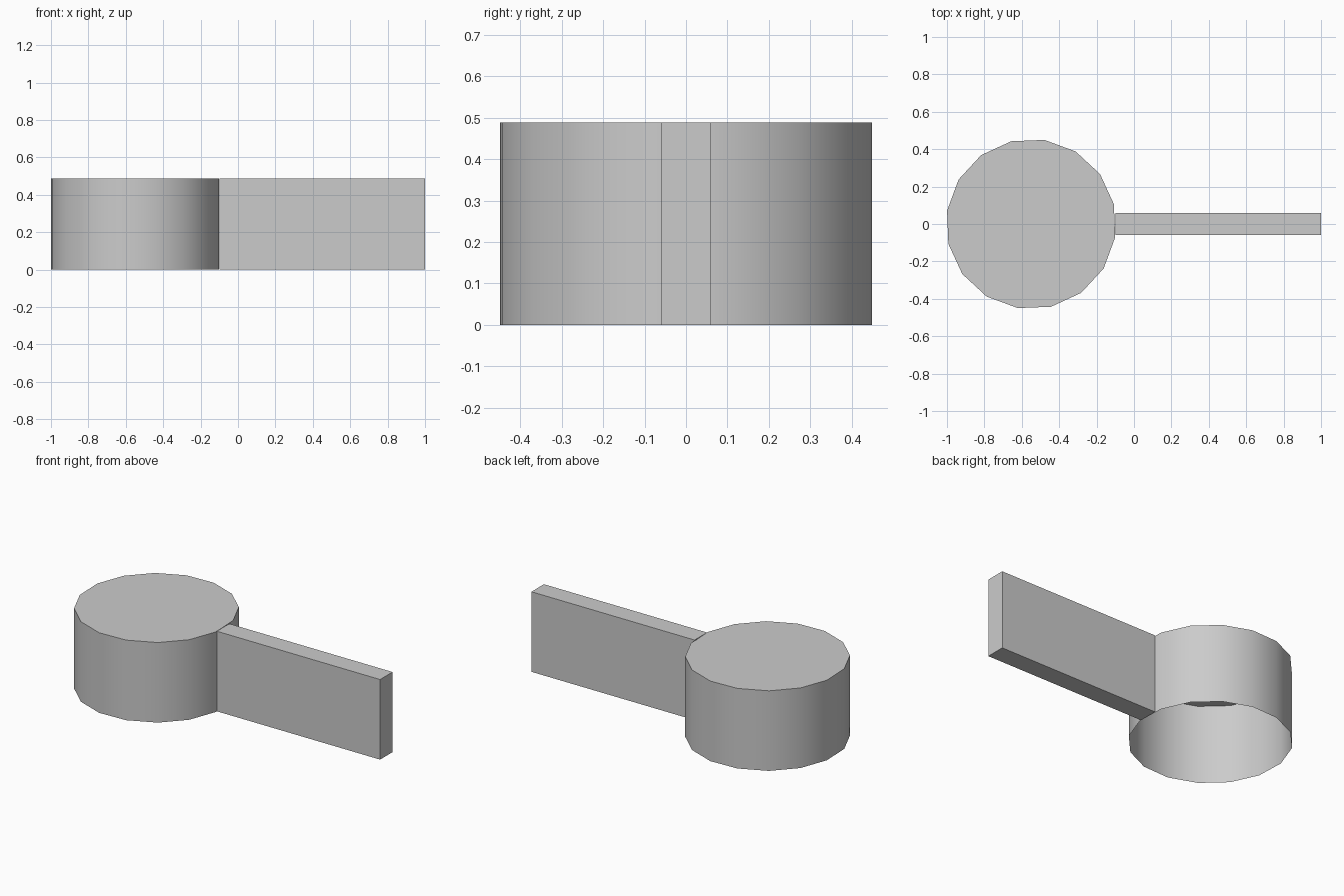
import bpy
import bmesh
import math
from mathutils import Matrix

default = bpy.data.objects.get("Cube")
if default:
    bpy.data.objects.remove(default, do_unlink=True)

HEIGHT = 0.488

grey = bpy.data.materials.new("plain grey")
grey.use_nodes = True
colour = (0.6, 0.6, 0.6, 1)
grey.diffuse_color = colour
grey.node_tree.nodes["Principled BSDF"].inputs["Base Color"].default_value = colour


def add_part(name, bm):
    mesh = bpy.data.meshes.new(name)
    bm.to_mesh(mesh)
    bm.free()
    mesh.materials.append(grey)
    part = bpy.data.objects.new(name, mesh)
    bpy.context.collection.objects.link(part)
    return part


# Drum: sixteen-sided shell, closed on top and open underneath
bm = bmesh.new()
place = Matrix.Translation((-0.55, 0, HEIGHT / 2)) @ Matrix.Rotation(math.radians(13.5), 4, "Z")
bmesh.ops.create_cone(bm, cap_ends=True, segments=16, radius1=0.455, radius2=0.455,
                      depth=HEIGHT, matrix=place)
bottom = [f for f in bm.faces if f.normal.z < -0.9]
bmesh.ops.delete(bm, geom=bottom, context="FACES_ONLY")
drum = add_part("drum", bm)
bpy.ops.object.select_all(action="DESELECT")
drum.select_set(True)
bpy.context.view_layer.objects.active = drum
bpy.ops.object.shade_smooth_by_angle(angle=math.radians(40))

# Arm: flat bar reaching out from the drum wall
bm = bmesh.new()
place = Matrix.Translation((0.45, 0, HEIGHT / 2)) @ Matrix.Diagonal((1.1, 0.12, HEIGHT, 1))
bmesh.ops.create_cube(bm, size=1, matrix=place)
add_part("arm", bm)
